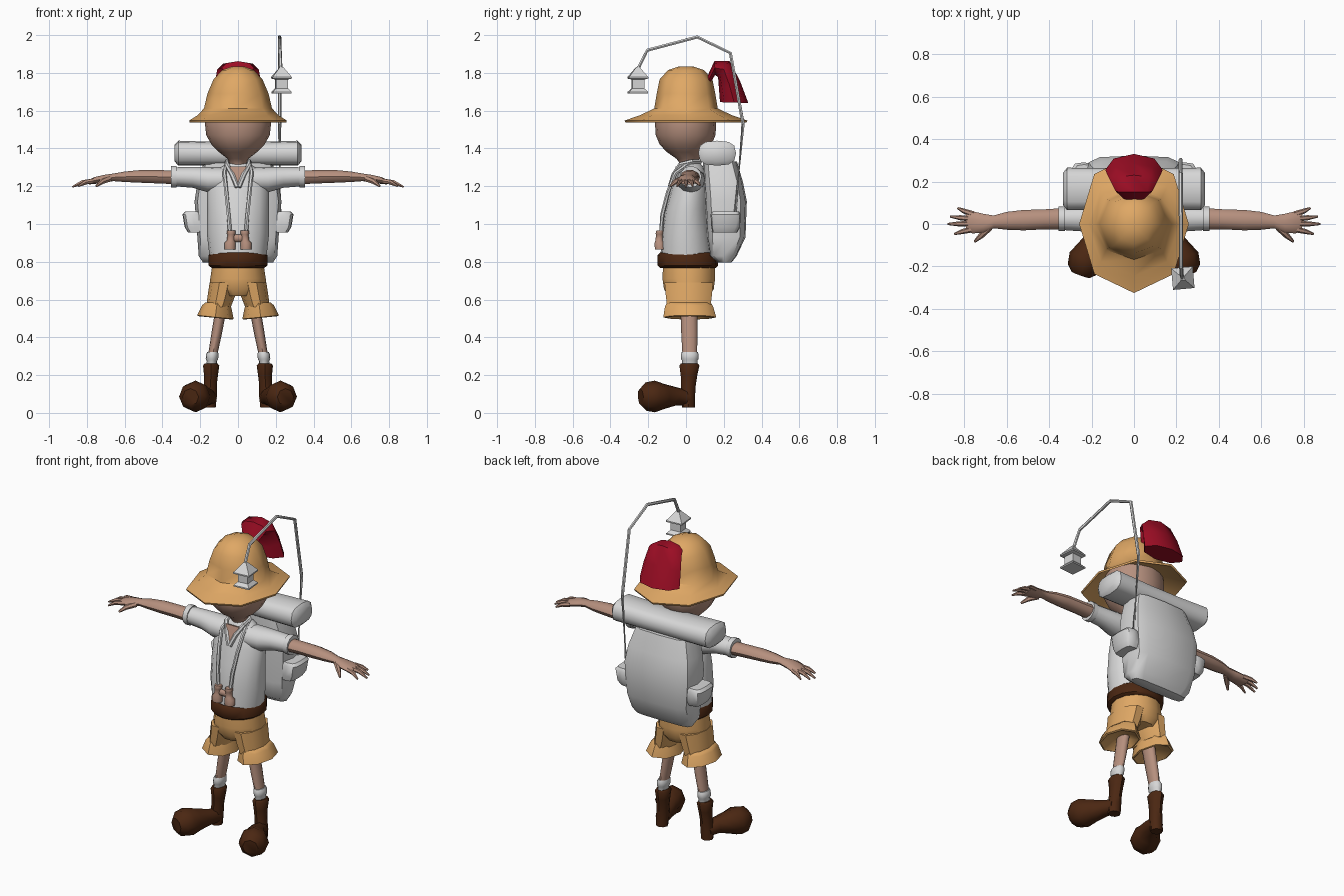
import bpy, bmesh, math
from mathutils import Vector as V


def material(name, rgb):
    m = bpy.data.materials.new(name)
    m.diffuse_color = (*rgb, 1)
    return m


TAN = material("tan_cloth", (0.74, 0.39, 0.13))
SKIN = material("skin", (0.47, 0.28, 0.21))
GREY = material("light_grey", (0.68, 0.68, 0.68))
BROWN = material("brown_leather", (0.07, 0.02, 0.006))
RED = material("red_cloth", (0.34, 0.004, 0.018))


def ring(c, a, b, n=12, p=2.0):
    """Superellipse loop around c with half axes a and b."""
    pts = []
    for i in range(n):
        t = 2 * math.pi * i / n
        k, s = math.cos(t), math.sin(t)
        k = math.copysign(abs(k) ** (2 / p), k) if abs(k) > 1e-6 else 0
        s = math.copysign(abs(s) ** (2 / p), s) if abs(s) > 1e-6 else 0
        pts.append(V(c) + V(a) * k + V(b) * s)
    return pts


def loft(name, rings, mat, mirror=False, angle=45):
    """Skin the loops in order, cap both ends, optionally mirror in x."""
    bm = bmesh.new()
    loops = [[bm.verts.new(p) for p in r] for r in rings]
    n = len(loops[0])
    for r, s in zip(loops, loops[1:]):
        for i in range(n):
            j = (i + 1) % n
            bm.faces.new((r[i], r[j], s[j], s[i]))
    bm.faces.new(loops[0])
    bm.faces.new(loops[-1])
    bmesh.ops.recalc_face_normals(bm, faces=bm.faces)
    me = bpy.data.meshes.new(name)
    bm.to_mesh(me)
    bm.free()
    me.materials.append(mat)
    for f in me.polygons:
        f.use_smooth = True
    me.set_sharp_from_angle(angle=math.radians(angle))
    ob = bpy.data.objects.new(name, me)
    bpy.context.collection.objects.link(ob)
    if mirror:
        ob.modifiers.new("mirror", 'MIRROR').use_mirror_merge = False
    return ob


def stack(name, rows, mat, n=12, p=2.0, **kw):
    """Loft of level loops; rows are (z, x, y, half x, half y)."""
    return loft(name, [ring((x, y, z), (rx, 0, 0), (0, ry, 0), n, p)
                       for z, x, y, rx, ry in rows], mat, **kw)


def limb(name, rows, mat, n=10, p=2.0, **kw):
    """Loft of loops facing x; rows are (x, y, z, half y, half z)."""
    return loft(name, [ring((x, y, z), (0, ry, 0), (0, 0, rz), n, p)
                       for x, y, z, ry, rz in rows], mat, **kw)


def tube(name, pts, radii, mat, n=8, **kw):
    """Round tube along a path, with one radius for each point."""
    pts = [V(p) for p in pts]
    rings = []
    for i, c in enumerate(pts):
        d = (pts[min(i + 1, len(pts) - 1)] - pts[max(i - 1, 0)]).normalized()
        side = d.cross(V((0, 0, 1)))
        side = side.normalized() if side.length > 0.01 else V((1, 0, 0))
        r = radii[i] if isinstance(radii, (list, tuple)) else radii
        rings.append(ring(c, side * r, side.cross(d) * r, n))
    return loft(name, rings, mat, **kw)


# Head and neck
stack("head", [(1.24, 0, .02, .045, .05), (1.31, 0, .02, .04, .045), (1.345, 0, .01, .055, .06),
               (1.38, 0, 0, .10, .10), (1.42, 0, -.002, .14, .137), (1.47, 0, -.002, .168, .158),
               (1.53, 0, -.002, .175, .162), (1.62, 0, 0, .165, .155)], SKIN, 16)

# Hat with wide brim
stack("hat", [(1.60, 0, 0, .165, .16), (1.537, 0, 0, .255, .32), (1.548, 0, 0, .258, .325),
              (1.575, 0, 0, .215, .245), (1.612, 0, 0, .18, .168), (1.69, 0, 0, .162, .155),
              (1.765, 0, 0, .13, .14), (1.815, 0, 0, .085, .095), (1.835, 0, 0, .03, .035)],
      TAN, 8, p=2.15, angle=50)

# Red plume arching over the back of the hat: (outer y, z, inner y, z, half width)
plume = [(.11, 1.775, .13, 1.75, .05), (.15, 1.862, .155, 1.79, .085), (.23, 1.862, .17, 1.775, .11),
         (.285, 1.76, .175, 1.71, .125), (.33, 1.64, .18, 1.645, .135)]
loft("hat_plume", [ring((0, (a + c) / 2, (b + d) / 2), (w, 0, 0), (0, (a - c) / 2, (b - d) / 2), 8)
                   for a, b, c, d, w in plume], RED, angle=50)

# Shirt body, sleeves and cuffs
stack("shirt", [(.82, 0, .005, .15, .14), (.95, 0, 0, .165, .13), (1.08, 0, .005, .163, .115),
                (1.18, 0, .02, .163, .10), (1.26, 0, .025, .14, .085), (1.305, 0, .028, .085, .062),
                (1.32, 0, .025, .055, .05)], GREY, 16)
limb("sleeve", [(.06, .025, 1.235, .08, .065), (.16, .025, 1.235, .075, .067),
                (.24, .025, 1.247, .06, .055), (.34, .025, 1.25, .053, .05)], GREY, 12, mirror=True)
limb("sleeve_cuff", [(.325, .025, 1.25, .058, .058), (.355, .025, 1.25, .058, .058)], GREY, 12, mirror=True)

# Open neck: skin plate and collar edges
loft("open_neck", [[V((-.045, -.046 - o, 1.305)), V((.045, -.046 - o, 1.305)), V((0, -.082 - o, 1.195))]
                   for o in (0, .008)], SKIN)
tube("collar", [(.004, -.085, 1.195), (.03, -.065, 1.26), (.058, -.03, 1.315), (.06, .03, 1.33), (0, .075, 1.33)],
     .013, GREY, 6, mirror=True)

# Arms, hands and fingers
limb("arm", [(.33, .025, 1.247, .05, .038), (.42, .022, 1.25, .047, .037), (.52, .018, 1.252, .048, .035),
             (.6, .015, 1.25, .042, .029), (.66, .01, 1.247, .03, .021), (.71, .003, 1.24, .045, .021),
             (.76, .008, 1.23, .052, .019), (.79, .01, 1.222, .045, .013)], SKIN, mirror=True)
for i, (y0, x1, y1, z1) in enumerate([(.046, .83, .075, 1.205), (.024, .865, .035, 1.199),
                                      (.001, .877, 0, 1.196), (-.024, .845, -.047, 1.2)]):
    tube(f"finger_{i + 1}", [(.755, y0, 1.23), ((.77 + x1) / 2, (y0 + y1) / 2, 1.222), (x1, y1, z1)],
         [.014, .012, .005], SKIN, 6, mirror=True)
tube("thumb", [(.68, -.015, 1.24), (.72, -.055, 1.225), (.75, -.083, 1.2)], [.017, .014, .006], SKIN, 6, mirror=True)

# Belt
stack("belt", [(.768, 0, .01, .14, .148), (.78, 0, .01, .155, .16), (.835, 0, .01, .155, .16),
               (.848, 0, .01, .142, .147)], BROWN, 16)

# Shorts with turned-up hems
stack("shorts_seat", [(.62, 0, .015, .10, .11), (.655, 0, .015, .15, .135), (.71, 0, .015, .147, .143),
                      (.79, 0, .015, .135, .14)], TAN, 14)
stack("shorts_leg", [(.69, .075, .015, .075, .135), (.62, .088, .015, .073, .128), (.56, .103, .015, .065, .12)],
      TAN, 10, mirror=True)
hem = [(.585, .108, .015, .064, .115, 0), (.565, .113, .016, .077, .127, .06), (.507, .12, .02, .097, .14, .1),
       (.503, .12, .02, .088, .13, .1), (.535, .11, .02, .045, .06, 0)]
loft("shorts_hem", [ring((x, y, z), (rx, 0, rx * t), (0, ry, 0), 8) for z, x, y, rx, ry, t in hem],
     TAN, mirror=True)

# Legs and socks
stack("leg", [(.56, .088, .015, .03, .045), (.42, .113, .018, .028, .043), (.29, .137, .02, .024, .038)],
      SKIN, mirror=True)
stack("sock", [(.24, .14, .02, .029, .043), (.275, .138, .02, .027, .04), (.285, .138, .02, .033, .046),
               (.31, .136, .02, .033, .047), (.323, .134, .02, .028, .042)], GREY, mirror=True)

# Boots with round toes turned outward
stack("boot_shaft", [(.028, .153, .013, .035, .034), (.09, .15, .01, .038, .038), (.15, .146, .013, .034, .039),
                     (.2, .143, .016, .037, .044), (.25, .142, .018, .043, .053), (.262, .142, .018, .034, .045)],
      BROWN, 8, mirror=True)
tube("boot_foot", [(.15, .015, .078), (.168, -.05, .087), (.2, -.115, .087), (.225, -.165, .087),
                   (.241, -.212, .086), (.251, -.24, .084)], [.04, .048, .066, .084, .075, .045],
     BROWN, 8, mirror=True)

# Binoculars on a neck strap
stack("binocular_barrel", [(.865, .042, -.138, .03, .028), (.90, .042, -.14, .03, .028),
                           (.915, .038, -.142, .02, .02), (.945, .036, -.14, .02, .02),
                           (.95, .036, -.14, .024, .022), (.965, .036, -.138, .022, .02)], SKIN, 10, mirror=True)
limb("binocular_bridge", [(-.03, -.14, .925, .014, .02), (.03, -.14, .925, .014, .02)], SKIN, 8)
tube("binocular_strap", [(.042, -.132, .95), (.05, -.125, 1.05), (.062, -.095, 1.17), (.072, -.055, 1.27),
                         (.06, .02, 1.325)], .011, GREY, 6, mirror=True)

# Backpack, side pockets and bedroll
pack = [(.795, .17, .24, .185), (.83, .125, .268, .208), (.93, .11, .315, .215), (1.12, .10, .322, .23),
        (1.22, .095, .302, .215), (1.33, .09, .27, .18)]
stack("backpack", [(z, 0, (a + b) / 2, h, (b - a) / 2) for z, a, b, h in pack], GREY, 12, p=4)
stack("pack_pocket", [(.955, .22, .205, .045, .065), (.985, .23, .21, .053, .076), (1.05, .238, .21, .056, .08),
                      (1.066, .235, .21, .045, .07)], GREY, 12, p=4, mirror=True)
limb("bedroll", [(-.335, .165, 1.375, .075, .045), (-.315, .165, 1.375, .1, .066), (-.1, .165, 1.372, .098, .062),
                 (.1, .165, 1.372, .098, .062), (.315, .165, 1.375, .1, .066), (.335, .165, 1.375, .075, .045)],
     GREY, 12, p=2.8)

# Lantern pole and lantern
tube("lantern_pole", [(.222, .255, 1.0), (.22, .302, 1.53), (.22, .235, 1.905), (.22, .06, 1.99),
                      (.222, -.205, 1.92), (.226, -.255, 1.82)], .0095, GREY, 6)
turn = math.radians(50)
loft("lantern", [ring((.23, -.255, z), (r * math.cos(turn), r * math.sin(turn), 0),
                      (-r * math.sin(turn), r * math.cos(turn), 0), 4)
                 for z, r in [(1.692, .07), (1.70, .07), (1.718, .045), (1.765, .045), (1.77, .072),
                              (1.778, .072), (1.815, .03), (1.832, .012)]], GREY, angle=30)
